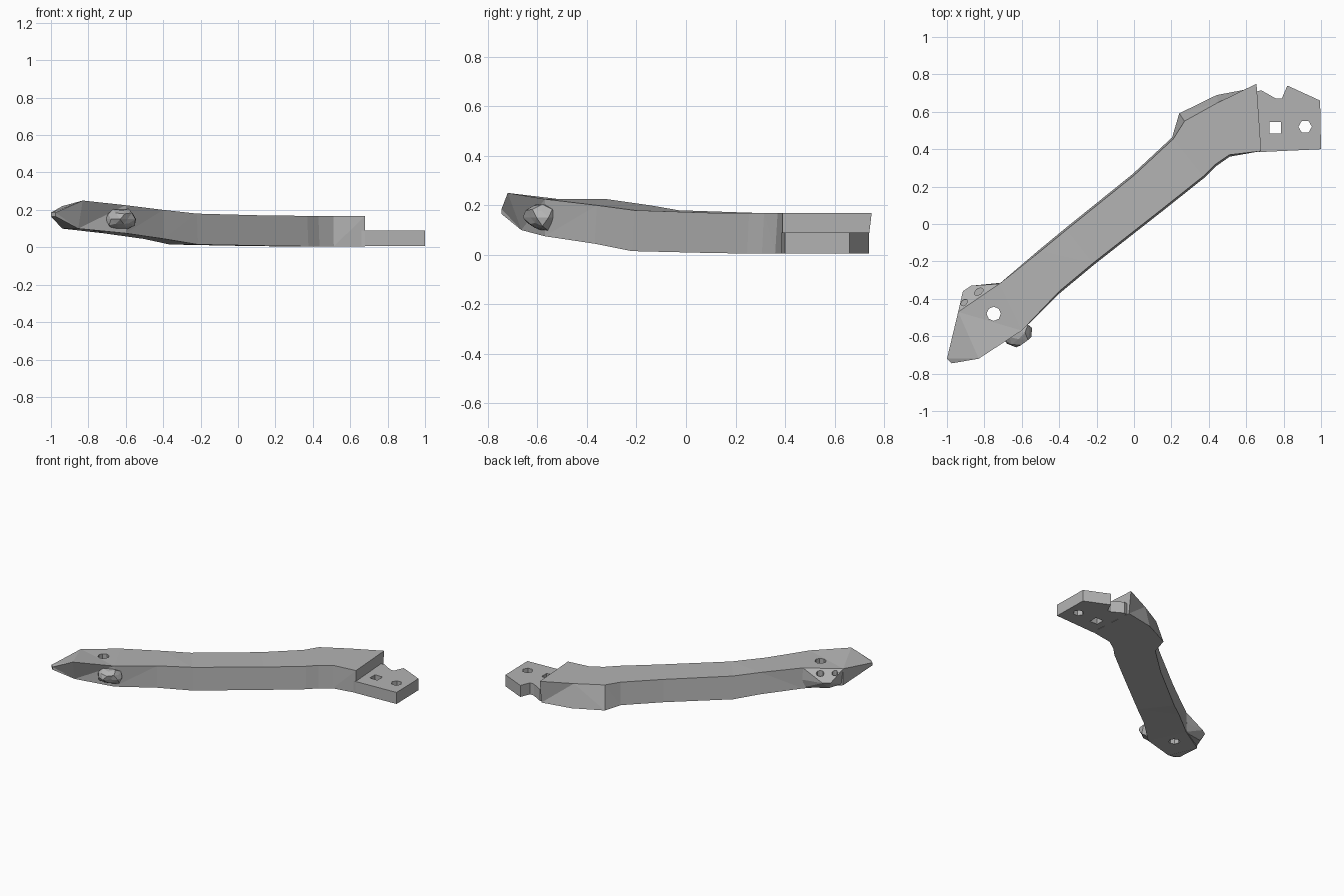
import bpy, bmesh, math, random
from mathutils import Vector

old = bpy.data.objects.get("Cube")
if old:
    bpy.data.objects.remove(old, do_unlink=True)

# One plain grey for the whole casting
grey = bpy.data.materials.new("matte grey")
grey.use_nodes = True
colour = (0.45, 0.45, 0.45, 1)
grey.diffuse_color = colour
grey.node_tree.nodes["Principled BSDF"].inputs["Base Color"].default_value = colour


def make_object(name, bm):
    """Turn a bmesh into a flat shaded grey object."""
    bmesh.ops.recalc_face_normals(bm, faces=bm.faces)
    mesh = bpy.data.meshes.new(name)
    bm.to_mesh(mesh)
    bm.free()
    mesh.materials.append(grey)
    obj = bpy.data.objects.new(name, mesh)
    bpy.context.collection.objects.link(obj)
    return obj


def loft(name, sections):
    """Skin a row of closed sections and cap both ends."""
    bm = bmesh.new()
    rings = [[bm.verts.new(p) for p in section] for section in sections]
    for a, b in zip(rings, rings[1:]):
        for i in range(len(a)):
            j = (i + 1) % len(a)
            bm.faces.new((a[i], a[j], b[j], b[i]))
    bm.faces.new(rings[0])
    bm.faces.new(rings[-1])
    bmesh.ops.triangulate(bm, faces=[f for f in bm.faces if len(f.verts) == 4])
    return make_object(name, bm)


def hull(name, points):
    """Wrap a faceted solid round a few points."""
    bm = bmesh.new()
    for p in points:
        bm.verts.new(p)
    result = bmesh.ops.convex_hull(bm, input=bm.verts)
    loose = set(result["geom_interior"] + result["geom_unused"])
    bmesh.ops.delete(bm, geom=[v for v in loose if isinstance(v, bmesh.types.BMVert)], context="VERTS")
    return make_object(name, bm)


def drill(target, x, y, radius, sides, bottom=-0.2, stretch=1, turn=0):
    """Cut a vertical hole, down to the given bottom height."""
    top = 0.5
    bpy.ops.mesh.primitive_cylinder_add(
        vertices=sides, radius=radius, depth=top - bottom,
        location=(x, y, (top + bottom) / 2), rotation=(0, 0, turn))
    cutter = bpy.context.object
    cutter.scale.x = stretch
    cutter.hide_render = True
    cutter.data.materials.append(grey)
    bpy.context.view_layer.update()
    cut = target.modifiers.new("hole", "BOOLEAN")
    cut.operation = "DIFFERENCE"
    cut.solver = "EXACT"
    cut.object = cutter
    bpy.context.view_layer.objects.active = target
    bpy.ops.object.modifier_apply(modifier=cut.name)
    bpy.data.objects.remove(cutter, do_unlink=True)


# Cranked beam: back x y, front x y, top back, top front, bottom, back flare, front flare
stations = [
    (-1, -.72, -.975, -.745, .185, .185, .165, 0, 0),
    (-.94, -.47, -.83, -.72, .22, .25, .1, 0, -.06),
    (-.72, -.32, -.6, -.57, .225, .225, .075, 0, 0),
    (-.5, -.145, -.4, -.36, .2, .2, .045, .01, .01),
    (-.36, -.03, -.22, -.21, .18, .18, .015, .01, .01),
    (0, .26, .15, .08, .17, .17, .008, .01, .01),
    (.21, .455, .37, .255, .168, .168, .005, .01, .01),
    (.27, .55, .43, .315, .168, .168, .005, .05, .01),
    (.45, .65, .51, .37, .168, .168, .005, .04, .01),
    (.655, .75, .68, .39, .168, .168, .005, -.02, 0),
]


def beam_section(bx, by, fx, fy, top_b, top_f, low, flare_b, flare_f):
    back, front = Vector((bx, by, 0)), Vector((fx, fy, 0))
    out = (back - front).normalized()
    up = Vector((0, 0, 1))
    return (back + up * top_b, back + out * flare_b + up * low,
            front - out * flare_f + up * low, front + up * top_f)


beam = loft("beam", [beam_section(*s) for s in stations])
drill(beam, -.75, -.48, .038, 8)

# Sloping shoulder beside the pointed end
shoulder = hull("shoulder", [
    (-.94, -.47, .22), (-.72, -.32, .225), (-.915, -.36, .15), (-.87, -.33, .15),
    (-.72, -.315, .14), (-.89, -.38, .1), (-.72, -.33, .08), (-.93, -.46, .11),
    (-.77, -.4, .15)])
drill(shoulder, -.83, -.362, .016, 8, bottom=.15, stretch=1.7, turn=.6)
drill(shoulder, -.908, -.42, .014, 8, bottom=.16, stretch=1.5, turn=.8)

# Notched mounting tab below the step
outline = [(.62, .39), (.68, .385), (1, .4), (.995, .66), (.82, .74),
           (.79, .67), (.76, .67), (.68, .715), (.62, .7)]
tab = loft("mounting_tab", [[(x, y, z) for x, y in outline] for z in (.006, .09)])
drill(tab, .755, .515, .043, 4, turn=math.pi / 4)
drill(tab, .915, .52, .036, 6, turn=math.pi / 6)

# Rough broken lump on the front edge
random.seed(4)
bm = bmesh.new()
bmesh.ops.create_icosphere(bm, subdivisions=2, radius=1)
for v in bm.verts:
    v.co *= random.uniform(.75, 1.1)
    v.co = Vector((v.co.x * .085, v.co.y * .075, v.co.z * .06)) + Vector((-.63, -.58, .15))
make_object("broken_lump", bm)
